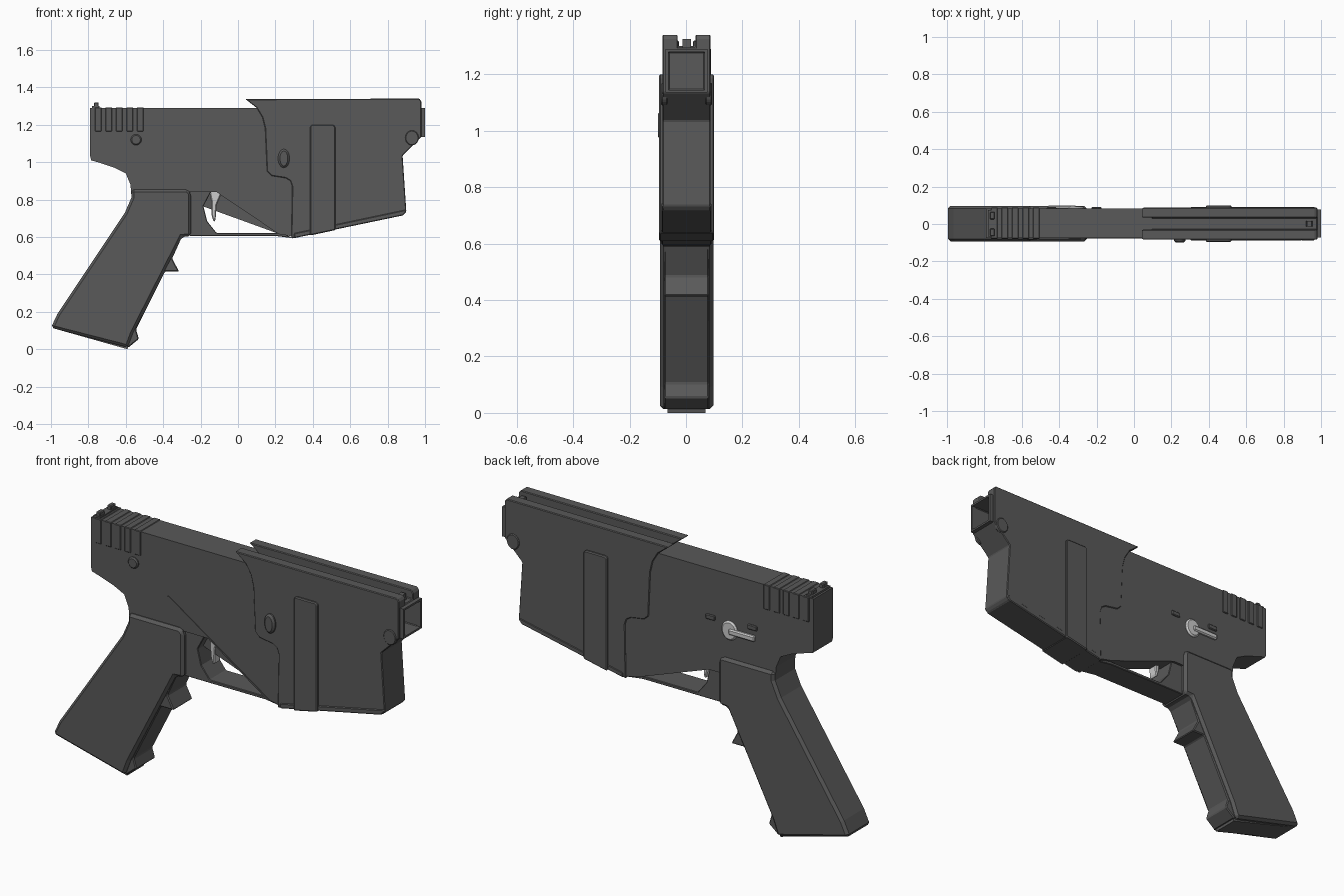
import bpy, bmesh, math
from mathutils import Vector

dark = bpy.data.materials.new("dark_polymer")
dark.diffuse_color = (0.1, 0.1, 0.1, 1)


def finish(ob, bevel=0, segs=1, mat=dark):
    if mat:
        ob.data.materials.append(mat)
    if bevel:
        m = ob.modifiers.new("bevel", 'BEVEL')
        m.width, m.segments = bevel, segs
        m.limit_method, m.angle_limit = 'ANGLE', math.radians(35)
    return ob


def prism(name, pts, y0, y1, bevel=0, mat=dark):
    """Extrude an (x, z) profile from y0 to y1."""
    bm = bmesh.new()
    face = bm.faces.new([bm.verts.new((x, y0, z)) for x, z in pts])
    ext = bmesh.ops.extrude_face_region(bm, geom=[face])
    vs = [v for v in ext["geom"] if isinstance(v, bmesh.types.BMVert)]
    bmesh.ops.translate(bm, verts=vs, vec=(0, y1 - y0, 0))
    bmesh.ops.recalc_face_normals(bm, faces=bm.faces)
    me = bpy.data.meshes.new(name)
    bm.to_mesh(me)
    bm.free()
    ob = bpy.data.objects.new(name, me)
    bpy.context.collection.objects.link(ob)
    return finish(ob, bevel, 1, mat)


def box(name, x0, x1, y0, y1, z0, z1, bevel=0, mat=dark):
    return prism(name, [(x0, z0), (x1, z0), (x1, z1), (x0, z1)], y0, y1, bevel, mat)


def disc(name, x, z, y0, y1, rx, rz, bevel=0.006, mat=dark):
    n = 24
    pts = [(x + rx * math.cos(i * math.tau / n), z + rz * math.sin(i * math.tau / n)) for i in range(n)]
    return prism(name, pts, y0, y1, bevel, mat)


def cut(ob, cutter):
    m = ob.modifiers.new("cut", 'BOOLEAN')
    m.operation, m.solver, m.object = 'DIFFERENCE', 'EXACT', cutter
    cutter.hide_render = True
    with bpy.context.temp_override(object=ob, active_object=ob):
        bpy.ops.object.modifier_apply(modifier=m.name)
    bpy.data.objects.remove(cutter, do_unlink=True)


# receiver: the two halves differ around the trigger opening
top = [(-0.57, 0.82), (-0.575, 0.88), (-0.6, 0.94), (-0.66, 0.97), (-0.75, 1.0), (-0.785, 1.01),
       (-0.79, 1.03), (-0.79, 1.29), (0.3, 1.29), (0.3, 0.6), (0.21, 0.62)]
prism("receiver_right", top + [(-0.11, 0.84), (-0.3, 0.84)], -0.075, -0.02)
prism("receiver_left", top + [(-0.19, 0.765), (-0.3, 0.765)], -0.02, 0.083)
prism("receiver_seam", [(-0.35, 0.998), (-0.343, 1.0), (0.24, 0.612), (0.225, 0.612)], -0.078, -0.07)

# front housing with sight channel and hollow muzzle
housing = prism("front_housing", [
    (0.04, 1.337), (0.97, 1.34), (0.98, 1.325), (0.98, 1.135), (0.88, 1.035), (0.9, 0.735), (0.885, 0.717),
    (0.285, 0.592), (0.29, 0.87), (0.28, 0.9), (0.255, 0.915), (0.18, 0.927), (0.155, 0.95),
    (0.145, 1.18), (0.13, 1.24), (0.1, 1.29)], -0.083, 0.087)
cut(housing, box("channel_cutter", 0, 1.1, -0.03, 0.034, 1.295, 1.4))
cut(housing, box("muzzle_cutter", 0.85, 1.1, -0.062, 0.066, 1.145, 1.28))
finish(housing, 0.006, mat=None)
muzzle = box("muzzle_frame", 0.95, 1.0, -0.073, 0.077, 1.135, 1.29)
cut(muzzle, box("bore_cutter", 0.9, 1.1, -0.062, 0.066, 1.145, 1.28))
prism("housing_floor_lip", [(0.3, 0.594), (0.88, 0.715), (0.9, 0.735), (0.895, 0.745), (0.3, 0.62)], -0.087, 0.09, 0.004)

# vertical side ribs wrapping under the housing
prism("side_rib", [(0.385, 0.608), (0.52, 0.637), (0.52, 1.19), (0.51, 1.2), (0.395, 1.2), (0.385, 1.19)],
      -0.096, 0.1, 0.005)

# sights
prism("front_sight", [(0.92, 1.29), (0.955, 1.29), (0.95, 1.325), (0.925, 1.325)], -0.013, 0.017)
box("rear_sight_base", -0.78, -0.74, -0.068, 0.076, 1.28, 1.3)
for i, y in enumerate((-0.045, 0.045)):
    box(f"rear_sight_post_{i}", -0.77, -0.745, y - 0.02, y + 0.02, 1.29, 1.32, 0.004)

# rear serrations
for i in range(5):
    x = -0.765 + i * 0.056
    box(f"serration_{i}", x, x + 0.036, -0.079, 0.088, 1.165, 1.293, 0.003)

# grip: chamfered core, front strap with finger stops, base plate
prism("grip", [(-0.57, 0.855), (-0.57, 0.81), (-0.605, 0.73), (-0.965, 0.19), (-1.0, 0.115), (-0.59, 0.01),
               (-0.56, 0.09), (-0.3, 0.6), (-0.252, 0.605), (-0.252, 0.835), (-0.27, 0.855)], -0.093, 0.097, 0.022)
prism("grip_front_strap", [(-0.29, 0.62), (-0.3, 0.6), (-0.352, 0.485), (-0.315, 0.415), (-0.39, 0.415),
                           (-0.545, 0.105), (-0.53, 0.055), (-0.585, 0.01), (-0.64, 0.05), (-0.4, 0.55)],
      -0.077, 0.081, 0.005)
prism("grip_base", [(-0.98, 0.11), (-0.59, 0.0), (-0.585, 0.03), (-0.97, 0.13)], -0.066, 0.07)

# trigger guard
prism("trigger_guard", [(-0.26, 0.85), (-0.14, 0.85), (-0.185, 0.765), (-0.165, 0.685), (-0.115, 0.622),
                        (0.24, 0.622), (0.29, 0.594), (0.2, 0.606), (-0.26, 0.606)], -0.066, 0.07, 0.003)

# trigger
prism("trigger", [(-0.13, 0.86), (-0.09, 0.83), (-0.115, 0.77), (-0.12, 0.69), (-0.13, 0.68),
                  (-0.142, 0.72), (-0.142, 0.79), (-0.155, 0.86)], -0.024, 0.028, 0.005, None)

# pins and buttons
disc("rear_pin", -0.545, 1.12, -0.086, -0.06, 0.029, 0.029)
disc("release_button", 0.245, 1.02, -0.1, -0.06, 0.031, 0.05, 0.01)
disc("muzzle_pin", 0.93, 1.13, -0.088, -0.066, 0.036, 0.04, 0.004)
disc("muzzle_pin_left", 0.93, 1.13, 0.069, 0.092, 0.036, 0.04, 0.004)

# selector lever and its stop marks on the left side
disc("selector_hub", -0.31, 1.0, 0.07, 0.093, 0.045, 0.05, 0.008, None)
box("selector_lever", -0.46, -0.31, 0.08, 0.1, 0.983, 1.013, 0.006, None)
for i, (x, z) in enumerate(((-0.2, 1.04), (-0.44, 1.05))):
    box(f"selector_stop_{i}", x - 0.027, x + 0.027, 0.07, 0.09, z - 0.013, z + 0.013, 0.004)
